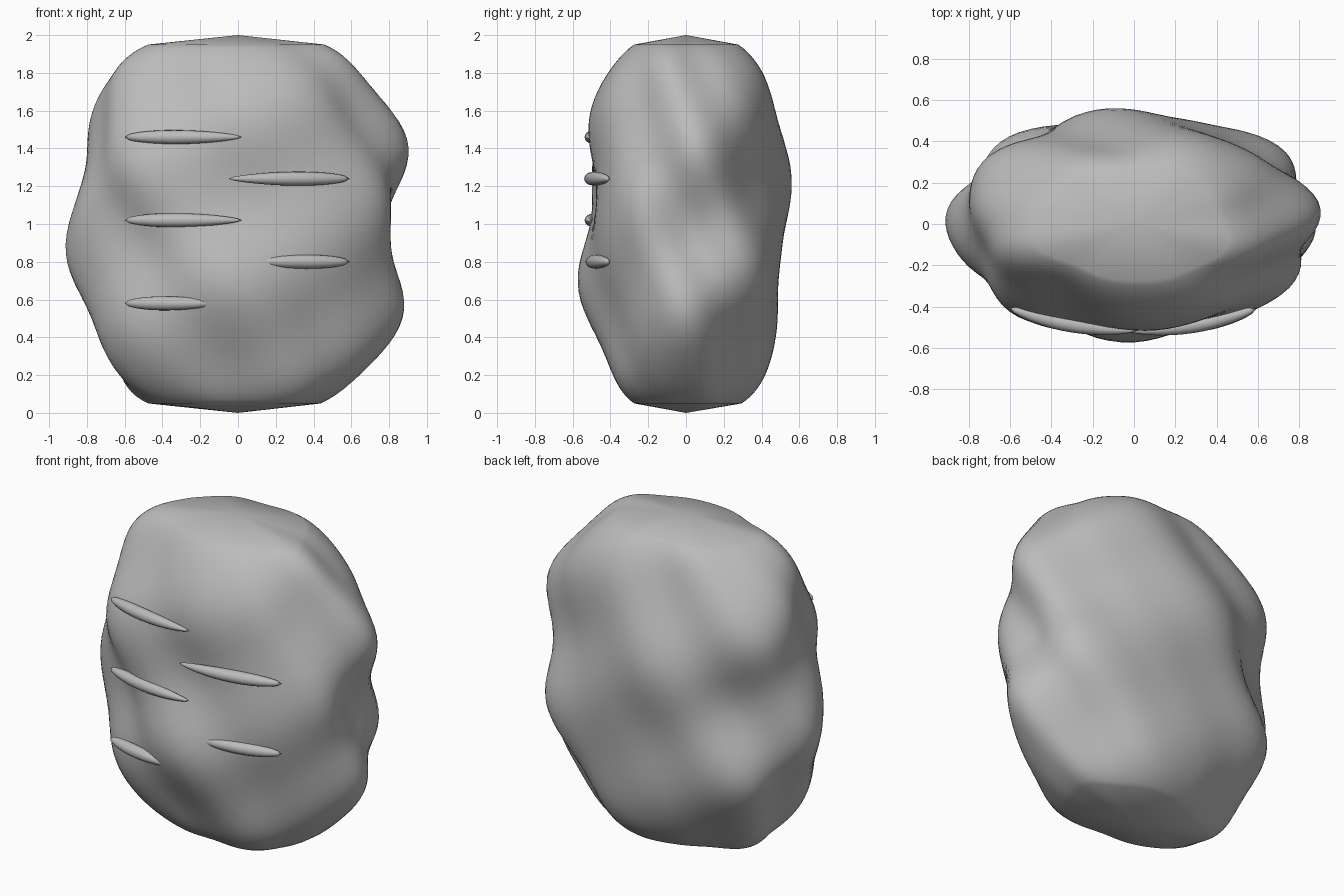
import bpy, bmesh
from math import sin, cos, pi, acos
from mathutils import Vector

cube = bpy.data.objects.get("Cube")
if cube:
    bpy.data.objects.remove(cube, do_unlink=True)

grey = bpy.data.materials.new("stone grey")
grey.use_nodes = True
colour = (0.5, 0.5, 0.5, 1)
grey.diffuse_color = colour
grey.node_tree.nodes["Principled BSDF"].inputs["Base Color"].default_value = colour

WIDTH, DEPTH = 0.86, 0.53
RINGS, SEGMENTS = 48, 96
RIM = acos(0.95)


def add_object(name, bm):
    bmesh.ops.recalc_face_normals(bm, faces=bm.faces[:])
    mesh = bpy.data.meshes.new(name)
    for face in bm.faces:
        face.smooth = True
    bm.to_mesh(mesh)
    bm.free()
    mesh.materials.append(grey)
    obj = bpy.data.objects.new(name, mesh)
    bpy.context.collection.objects.link(obj)


def skin(bm, rings, start, end):
    """Bridge rings of vertices and close both ends with a fan."""
    for lower, upper in zip(rings, rings[1:]):
        for i in range(len(lower)):
            j = (i + 1) % len(lower)
            bm.faces.new((lower[i], lower[j], upper[j], upper[i]))
    for ring, tip in ((rings[0], start), (rings[-1], end)):
        pole = bm.verts.new(tip)
        for i in range(len(ring)):
            bm.faces.new((ring[i], ring[(i + 1) % len(ring)], pole))


def body_point(angle, h):
    """Squared-off ellipsoid with a slight waist and crossing spiral swells."""
    waist = 0.02 * cos(7 * h - 0.4)
    broad = 0.04 * cos(5 * angle + 5 * h + 3.3)
    cross = 0.042 * cos(3 * angle - 7 * h - 0.6)
    fine = 0.015 * cos(8 * angle + 7 * h - 0.4)
    r = (1 - h * h) ** 0.27 * (1 - waist + broad - cross - fine)
    return (WIDTH * r * cos(angle), DEPTH * r * sin(angle), 1 + h)


# Lumpy boulder body
bm = bmesh.new()
rings = []
for k in range(RINGS + 1):
    h = -cos(RIM + (pi - 2 * RIM) * k / RINGS)
    rings.append([bm.verts.new(body_point(2 * pi * i / SEGMENTS, h)) for i in range(SEGMENTS)])
skin(bm, rings, (0, 0, 0), (0, 0, 2))
add_object("boulder_body", bm)


# Tapered ridges bent around the front
def add_ridge(name, outer, inner, z, thickness):
    bm = bmesh.new()
    steps, sides = 24, 16
    rings, path = [], []
    for k in range(steps + 1):
        x = outer + (inner - outer) * k / steps
        path.append(Vector((x, -0.515 + 0.3 * x * x, z)))
    for k in range(1, steps):
        r = thickness * sin(pi * (k / steps) ** 0.8) ** 0.6
        along = (path[k + 1] - path[k - 1]).normalized()
        up = Vector((0, 0, 1))
        out = along.cross(up)
        rings.append([bm.verts.new(path[k] + r * (cos(a) * out + sin(a) * up))
                      for a in (2 * pi * i / sides for i in range(sides))])
    skin(bm, rings, path[0], path[-1])
    add_object(name, bm)


for i, (z, inner) in enumerate(((1.46, 0.02), (1.02, 0.02), (0.58, -0.1))):
    add_ridge(f"right_ridge_{i + 1}", -0.6, inner, z, 0.037)
for i, (z, inner) in enumerate(((1.24, -0.05), (0.8, 0.05))):
    add_ridge(f"left_ridge_{i + 1}", 0.59, inner, z, 0.037)
